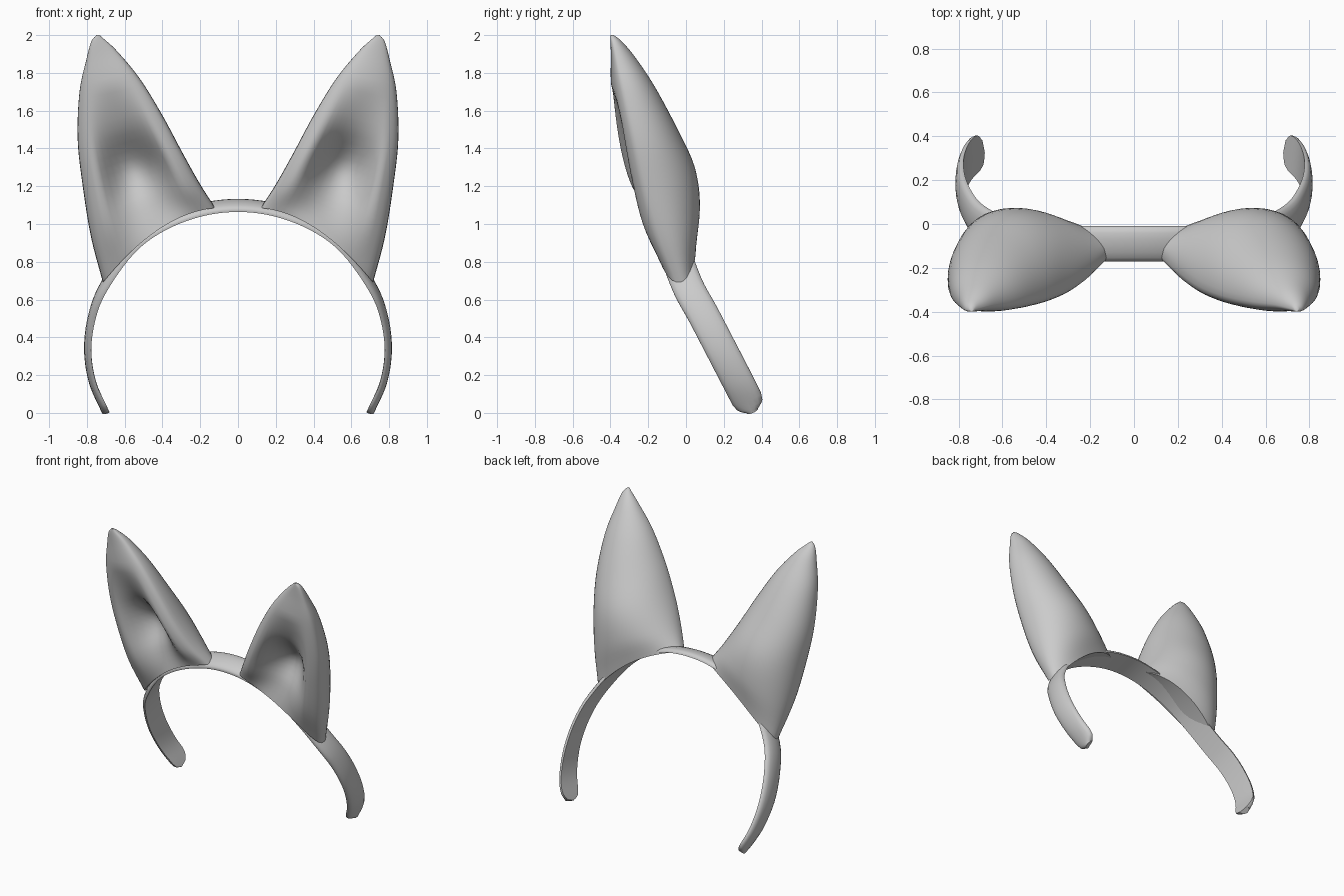
import bpy, bmesh, math
from mathutils import Vector

if "Cube" in bpy.data.objects:
    bpy.data.objects.remove(bpy.data.objects["Cube"])

grey = bpy.data.materials.new("plain grey")
grey.use_nodes = True
grey.diffuse_color = (0.6, 0.6, 0.6, 1)
bsdf = next(n for n in grey.node_tree.nodes if n.type == 'BSDF_PRINCIPLED')
bsdf.inputs["Base Color"].default_value = grey.diffuse_color


def spline(keys, steps):
    """Smooth curve through rows of any number of values."""
    keys = [Vector(k) for k in keys]
    padded = [2 * keys[0] - keys[1]] + keys + [2 * keys[-1] - keys[-2]]
    out = []
    for a, b, c, d in zip(padded, padded[1:], padded[2:], padded[3:]):
        for s in range(steps):
            t = s / steps
            out.append(b + (c - a) * (t / 2) + (2 * a - 5 * b + 4 * c - d) * (t * t / 2)
                       + (3 * b - a - 3 * c + d) * (t ** 3 / 2))
    return out + [keys[-1]]


def loft(name, rings, angle):
    """Skin a list of closed rings; end caps are strips between opposite points."""
    bm = bmesh.new()
    rows = [[bm.verts.new(p) for p in ring] for ring in rings]
    n = len(rows[0])
    for r, s in zip(rows, rows[1:]):
        for i in range(n):
            j = (i + 1) % n
            bm.faces.new((r[i], r[j], s[j], s[i]))
    for r in (rows[0], rows[-1]):
        for i in range(n // 2):
            quad = (r[i], r[i + 1], r[(n - i - 1) % n], r[(n - i) % n])
            bm.faces.new(list(dict.fromkeys(quad)))
    bmesh.ops.recalc_face_normals(bm, faces=bm.faces)
    mesh = bpy.data.meshes.new(name)
    bm.to_mesh(mesh)
    bm.free()
    mesh.materials.append(grey)
    obj = bpy.data.objects.new(name, mesh)
    bpy.context.collection.objects.link(obj)
    bpy.ops.object.select_all(action='DESELECT')
    obj.select_set(True)
    bpy.context.view_layer.objects.active = obj
    bpy.ops.object.shade_smooth_by_angle(angle=math.radians(angle))


# Headband: flat inside, domed outside, rounded ends
half = [(0, -.093, 1.103), (.2, -.093, 1.078), (.4, -.088, 1.0), (.56, -.066, .88),
        (.705, .006, .68), (.77, .092, .52), (.793, .185, .34), (.768, .274, .165), (.7, .352, .008)]
path = spline([(-x, y, z) for x, y, z in half[:0:-1]] + half, 5)
# extra samples close to the ends carry the rounding
for end, nxt in ((0, 1), (-1, -2)):
    extra = [path[end].lerp(path[nxt], f) for f in (.1, .3, .6)]
    path = path[:1] + extra + path[1:] if end == 0 else path[:-1] + extra[::-1] + path[-1:]
rings = []
for i, p in enumerate(path):
    tangent = (path[min(i + 1, len(path) - 1)] - path[max(i - 1, 0)]).normalized()
    out = Vector((-tangent.z, 0, tangent.x)).normalized()
    out.y = -.3 * max(0, out.z)
    wide = out.cross(tangent).normalized()
    out = tangent.cross(wide).normalized()
    d = min((p - path[0]).length, (p - path[-1]).length)
    w = .083 * max(.4, math.sqrt(1 - max(0, 1 - d / .07) ** 2))
    ring = []
    for k in range(9):
        c = -math.cos(math.pi * k / 8)
        ring.append(p + wide * (w * c) + out * (.028 * math.sqrt(1 - c * c) - .006))
    for k in range(9):
        c = math.cos(math.pi * k / 8)
        ring.append(p + wide * (w * c) - out * .016)
    rings.append(ring)
loft("headband", rings, 40)

# Ears: sections from the band to the tip
# inner x, z; outer x, z; inner y, outer y; back bulge, front bulge, hollow, arch
sections = [
    (.12, 1.085, .715, .69, -.115, -.02, .11, .125, 0, .085),
    (.20, 1.21, .778, .93, -.18, -.10, .21, .145, .12, .05),
    (.29, 1.37, .822, 1.20, -.25, -.18, .26, .122, .21, .02),
    (.40, 1.575, .849, 1.45, -.30, -.24, .22, .1, .07, 0),
    (.52, 1.77, .839, 1.70, -.33, -.30, .145, .08, 0, 0),
    (.64, 1.915, .803, 1.87, -.355, -.35, .075, .045, 0, 0),
    (.71, 1.98, .777, 1.965, -.378, -.378, .03, .022, 0, 0),
    (.733, 2.0, .75, 2.0, -.391, -.391, .008, .008, 0, 0)]
for name, side in (("left_ear", 1), ("right_ear", -1)):
    rings = []
    for lx, lz, rx, rz, ly, ry, back, front, hollow, arch in spline(sections, 5):
        ring = []
        for k in range(48):
            a = 2 * math.pi * k / 48
            u, s = math.cos(a), math.sin(a)
            f = (u + 1) / 2
            y = ly + (ry - ly) * f + (back * s if s > 0 else -front * abs(s) ** .65)
            if s < 0:
                y += max(0, hollow) * max(0, 1 - (u / .72) ** 2) ** 1.5
            ring.append(Vector((side * (lx + (rx - lx) * f), y,
                                lz + (rz - lz) * f + arch * (1 - u * u))))
        rings.append(ring)
    loft(name, rings, 60)
